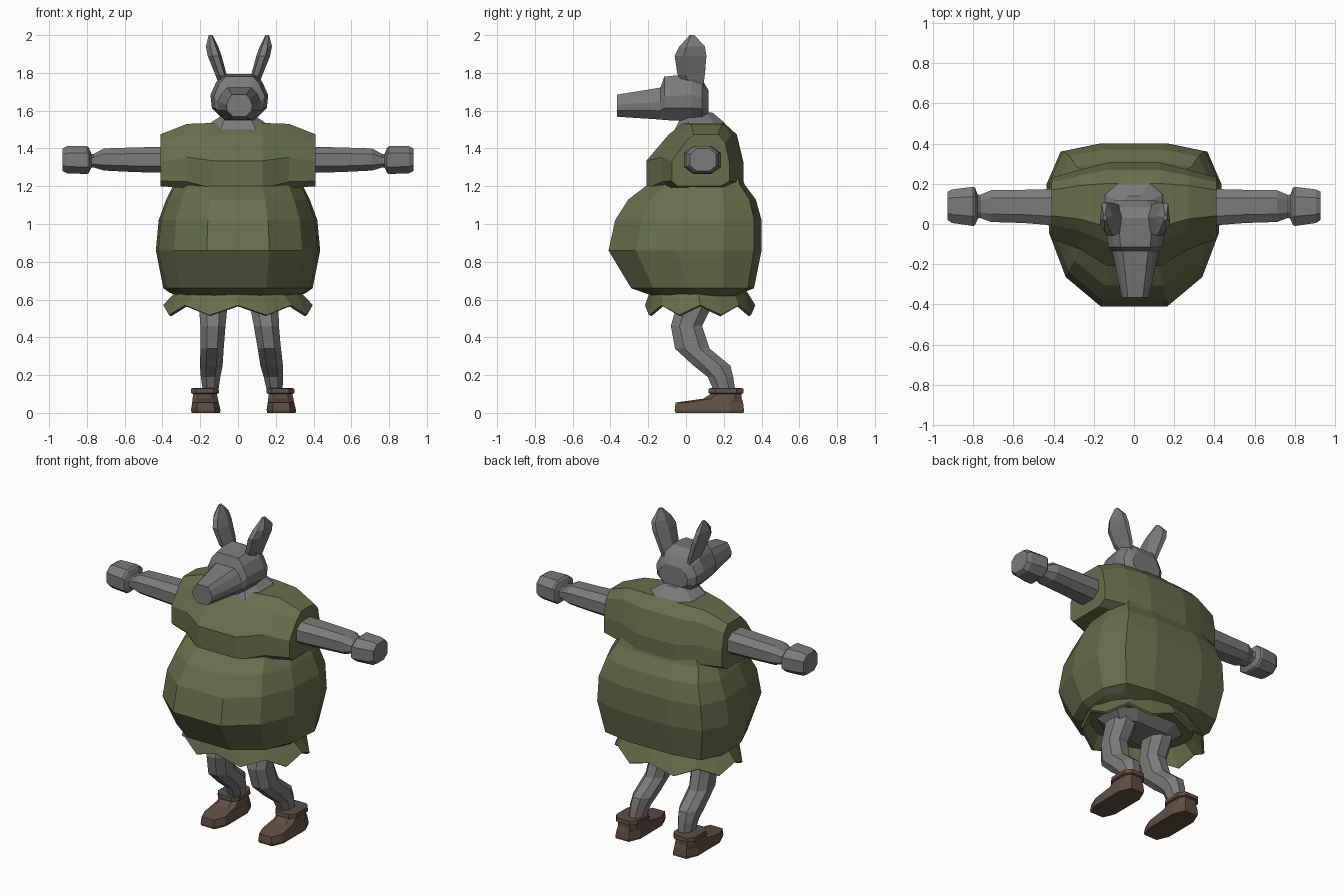
import bpy, bmesh, math
from mathutils import Vector

if "Cube" in bpy.data.objects:
    bpy.data.objects.remove(bpy.data.objects["Cube"])


def material(name, rgb):
    m = bpy.data.materials.new(name)
    m.diffuse_color = (*rgb, 1)
    m.use_nodes = True
    m.node_tree.nodes["Principled BSDF"].inputs["Base Color"].default_value = m.diffuse_color
    return m


GREY = material("grey_fur", (0.20, 0.197, 0.195))
GREEN = material("olive_cloth", (0.138, 0.158, 0.072))
BROWN = material("brown_leather", (0.115, 0.078, 0.055))


def loft(name, rings, mat, caps=True):
    """Skin a list of equal-length point rings into a flat-shaded mesh."""
    bm = bmesh.new()
    vs = [[bm.verts.new(p) for p in r] for r in rings]
    n = len(vs[0])
    for a, b in zip(vs, vs[1:]):
        for i in range(n):
            j = (i + 1) % n
            bm.faces.new((a[i], a[j], b[j], b[i]))
    if caps:
        bm.faces.new(vs[0])
        bm.faces.new(vs[-1])
    bmesh.ops.recalc_face_normals(bm, faces=bm.faces)
    me = bpy.data.meshes.new(name)
    bm.to_mesh(me)
    bm.free()
    me.materials.append(mat)
    ob = bpy.data.objects.new(name, me)
    bpy.context.collection.objects.link(ob)
    return ob


def octagon(cut=0.55):
    """Unit chamfered square."""
    c = cut
    return [(c, -1), (1, -c), (1, c), (c, 1), (-c, 1), (-1, c), (-1, -c), (-c, -1)]


def ring_z(z, x0, x1, y0, y1, shape):
    cx, cy, rx, ry = (x0 + x1) / 2, (y0 + y1) / 2, (x1 - x0) / 2, (y1 - y0) / 2
    return [Vector((cx + u * rx, cy + v * ry, z)) for u, v in shape]


def ring_y(y, cx, hw, z0, z1, shape):
    cz, rz = (z0 + z1) / 2, (z1 - z0) / 2
    return [Vector((cx + u * hw, y, cz + v * rz)) for u, v in shape]


def ring_x(x, y0, y1, z0, z1, shape):
    cy, cz, ry, rz = (y0 + y1) / 2, (z0 + z1) / 2, (y1 - y0) / 2, (z1 - z0) / 2
    return [Vector((x, cy + u * ry, cz + v * rz)) for u, v in shape]


# Tunic belly: twelve-sided rings
half = [(.38, -1), (.78, -.64), (.97, -.1), (1, .5), (.84, .9), (.39, 1)]
belly_shape = half + [(-u, v) for u, v in reversed(half)]
belly = [(.62, .32, -.17, .27), (.635, .36, -.22, .30), (.66, .395, -.29, .36),
         (.86, .435, -.41, .40), (1.02, .42, -.375, .40), (1.13, .38, -.305, .37),
         (1.21, .34, -.20, .31), (1.30, .28, -.17, .28)]
loft("tunic_belly", [ring_z(z, -r, r, a, b, belly_shape) for z, r, a, b in belly], GREEN)

# Tunic chest and short sleeves: lofted from sleeve to sleeve
prof = [(0, .1), (0, .48), (.23, .84), (.38, 1), (.8, 1), (.93, .84), (1, .45),
        (1, .1), (.85, 0), (.1, 0)]
prof = [(2 * u - 1, 2 * v - 1) for u, v in prof]
chest = [(.41, -.075, .23, 1.20, 1.475), (.27, -.125, .27, 1.19, 1.53),
         (.13, -.21, .305, 1.15, 1.535)]
chest = [(-x, *s) for x, *s in chest] + chest[::-1]
loft("tunic_chest", [ring_x(*s, prof) for s in chest], GREEN)

# Zigzag skirt hem
top, hem = [], []
for i in range(16):
    a = math.radians(22.5 * i)
    s, c = math.sin(a), math.cos(a)
    low = i % 2
    top.append(Vector((.32 * s, .065 - .25 * c, .64)))
    hem.append(Vector((.39 * s, .075 - .285 * c, .515 if low else .567)))
skirt = loft("skirt", [top, hem], GREEN, caps=False)
sol = skirt.modifiers.new("thickness", "SOLIDIFY")
sol.thickness = 0.015
sol.offset = 0

# Hips under the skirt
loft("hips", [ring_z(.57, -.19, .19, -.05, .15, octagon()),
              ring_z(.64, -.27, .27, -.13, .23, octagon())], GREY)

# Neck
loft("neck", [ring_z(.95 + .55, -.17, .17, -.06, .22, octagon()),
              ring_z(1.54, -.14, .14, -.04, .20, octagon()),
              ring_z(1.59, -.06, .06, -.01, .14, octagon())], GREY)

# Head with blunt snout: rings run front to back
skull = [(.5, -1), (.95, -.45), (1, .1), (.8, .65), (.55, 1)]
skull = skull + [(-u, v) for u, v in reversed(skull)]
head = [(-.365, .068, 1.568, 1.685), (-.135, .115, 1.553, 1.722),
        (-.115, .135, 1.55, 1.78), (.03, .153, 1.545, 1.795),
        (.085, .14, 1.55, 1.765), (.118, .10, 1.58, 1.71)]
loft("head", [ring_y(y, .007, w, a, b, skull) for y, w, a, b in head], GREY)

arm_shape = octagon(.5)
ears = [(1.72, .055, .10, .01, .09), (1.79, .065, .125, -.045, .10),
        (1.89, .092, .165, -.06, .108), (1.94, .11, .175, -.035, .10),
        (2.0, .14, .16, .02, .045)]
ear_shape = [(1, -.45), (.7, 1), (-.1, 1), (-1, .1), (-.6, -1), (.3, -1)]
arm = [(.36, -.01, .175, 1.27, 1.41), (.55, .005, .17, 1.275, 1.405),
       (.71, .01, .168, 1.283, 1.40), (.765, .03, .145, 1.30, 1.37),
       (.79, .025, .15, 1.295, 1.375)]
hand = [(.775, .03, .14, 1.30, 1.37), (.79, -.005, .18, 1.27, 1.405),
        (.80, -.01, .185, 1.265, 1.412), (.905, .005, .172, 1.268, 1.412),
        (.928, .02, .16, 1.28, 1.40)]
leg = [(.63, .06, .21, -.05, .15), (.55, .062, .21, -.055, .13),
       (.46, .075, .208, -.08, .085), (.34, .09, .213, -.058, .125),
       (.25, .10, .22, .04, .235), (.19, .115, .218, .115, .25),
       (.11, .13, .21, .15, .262)]
boot = [(0, .125, .275, -.055, .305), (.015, .122, .278, -.06, .307),
        (.055, .13, .27, -.055, .302), (.075, .133, .267, .09, .295),
        (.10, .138, .262, .13, .295), (.105, .125, .275, .118, .305),
        (.13, .127, .273, .12, .303), (.131, .145, .255, .14, .285)]


def side_rings(sections, s, shape, sway):
    """Horizontal rings for one side, leaning slightly to +x near the floor."""
    out = []
    for z, x0, x1, y0, y1 in sections:
        dx = .03 * max(0, 1 - z / .65) if sway else .005
        out.append([Vector((s * p.x + dx, p.y, p.z))
                    for p in ring_z(z, x0, x1, y0, y1, shape)])
    return out


# Paired parts: ears, arms, hands, legs and boots
for s, side in ((-1, "left"), (1, "right")):
    loft(side + "_ear", side_rings(ears, s, ear_shape, False), GREY)
    loft(side + "_arm", [ring_x(s * x, *r, arm_shape) for x, *r in arm], GREY)
    loft(side + "_hand", [ring_x(s * x, *r, arm_shape) for x, *r in hand], GREY)
    loft(side + "_leg", side_rings(leg, s, octagon(.45), True), GREY)
    loft(side + "_boot", side_rings(boot, s, octagon(.6), True), BROWN)
